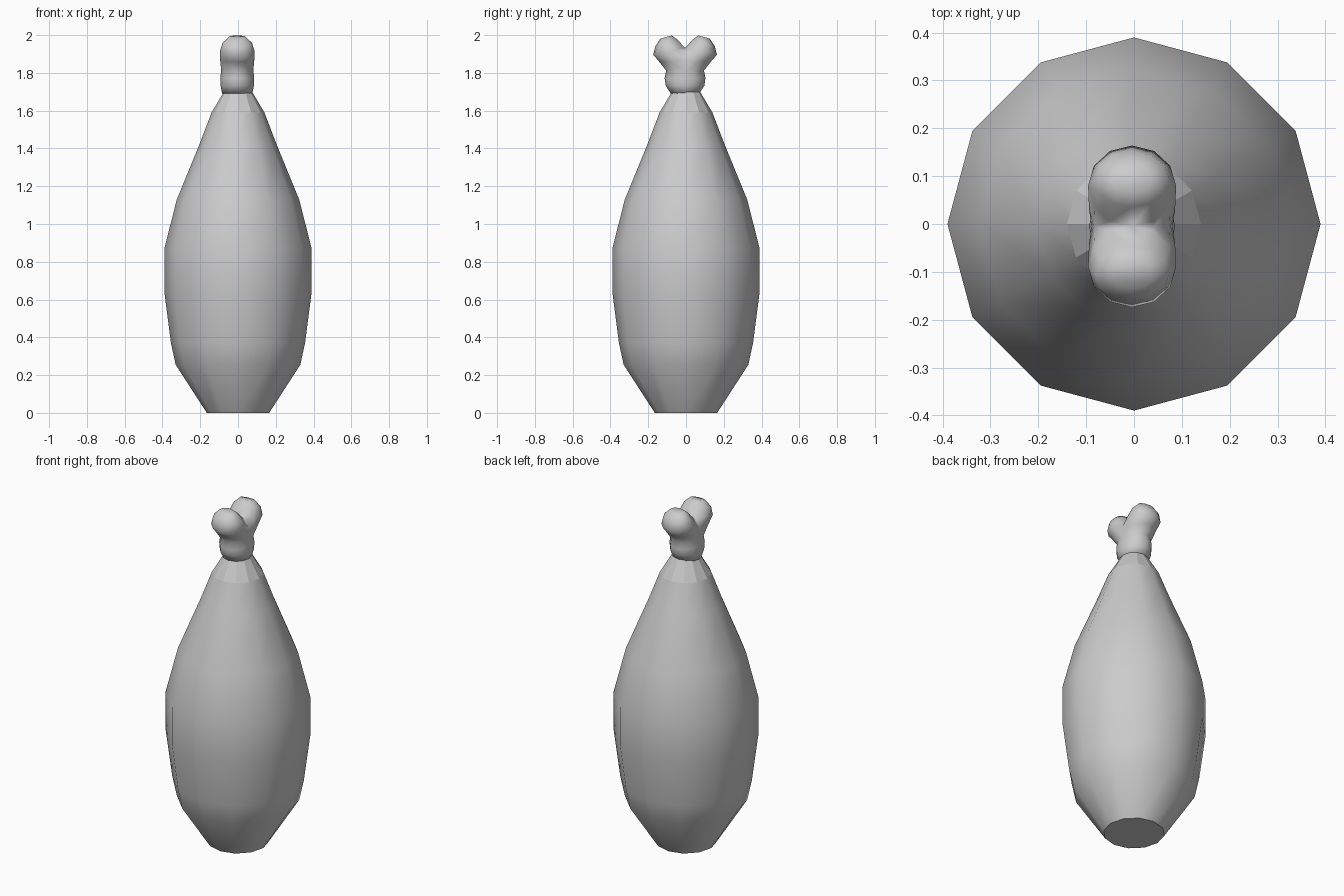
import bpy, bmesh
from math import sin, cos, pi, radians

if "Cube" in bpy.data.objects:
    bpy.data.objects.remove(bpy.data.objects["Cube"])

SIDES = 12


def loft(name, rings):
    """Skin a list of elliptical rings: (outer (y,z), inner (y,z), half width in x)."""
    bm = bmesh.new()
    loops = []
    for (y0, z0), (y1, z1), hx in rings:
        loop = []
        for i in range(SIDES):
            a = 2 * pi * i / SIDES
            t = (1 + sin(a)) / 2
            loop.append(bm.verts.new((hx * cos(a), y1 + (y0 - y1) * t, z1 + (z0 - z1) * t)))
        loops.append(loop)
    for lo, hi in zip(loops, loops[1:]):
        for i in range(SIDES):
            j = (i + 1) % SIDES
            bm.faces.new((lo[i], lo[j], hi[j], hi[i]))
    bm.faces.new(loops[0][::-1])
    bm.faces.new(loops[-1])
    for f in bm.faces:
        f.smooth = True
    mesh = bpy.data.meshes.new(name)
    obj = bpy.data.objects.new(name, mesh)
    bpy.context.collection.objects.link(obj)
    return obj, bm


# Meat: twelve-sided turned body, smooth with a flat-shaded collar and base
profile = [(0.165, 0), (0.33, 0.255), (0.355, 0.37), (0.39, 0.64), (0.39, 0.87),
           (0.324, 1.13), (0.205, 1.42), (0.14, 1.59), (0.075, 1.70)]
meat, bm = loft("meat", [((r, z), (-r, z), r) for r, z in profile])
for f in bm.faces:
    if f.calc_center_median().z > 1.59 or len(f.verts) > 4:
        f.smooth = False
for e in bm.edges:
    if any(not f.smooth for f in e.link_faces):
        e.smooth = False
bm.to_mesh(meat.data)
bm.free()

# Bone end: stalk leaning into one knuckle, cut at the middle and mirrored
stalk = [(0.075, 0.08, 1.688), (0.102, 0.088, 1.73), (0.108, 0.09, 1.77), (0.1, 0.085, 1.81)]
rings = [((y, z), (-y, z), x) for y, x, z in stalk]
rings += [((0.135, 1.855), (-0.06, 1.87), 0.09),
          ((0.169, 1.895), (0.0, 1.93), 0.092),
          ((0.157, 1.94), (0.04, 1.974), 0.078),
          ((0.13, 1.98), (0.07, 1.996), 0.045)]
bone, bm = loft("bone_end", rings)
bmesh.ops.bisect_plane(bm, geom=bm.verts[:] + bm.edges[:] + bm.faces[:], dist=1e-5,
                       plane_co=(0, 0, 0), plane_no=(0, 1, 0), clear_inner=True)
bm.to_mesh(bone.data)
bm.free()
mirror = bone.modifiers.new("mirror", 'MIRROR')
mirror.use_axis = (False, True, False)
mirror.merge_threshold = 0.002
bone.location = (-0.004, -0.005, 0.002)
